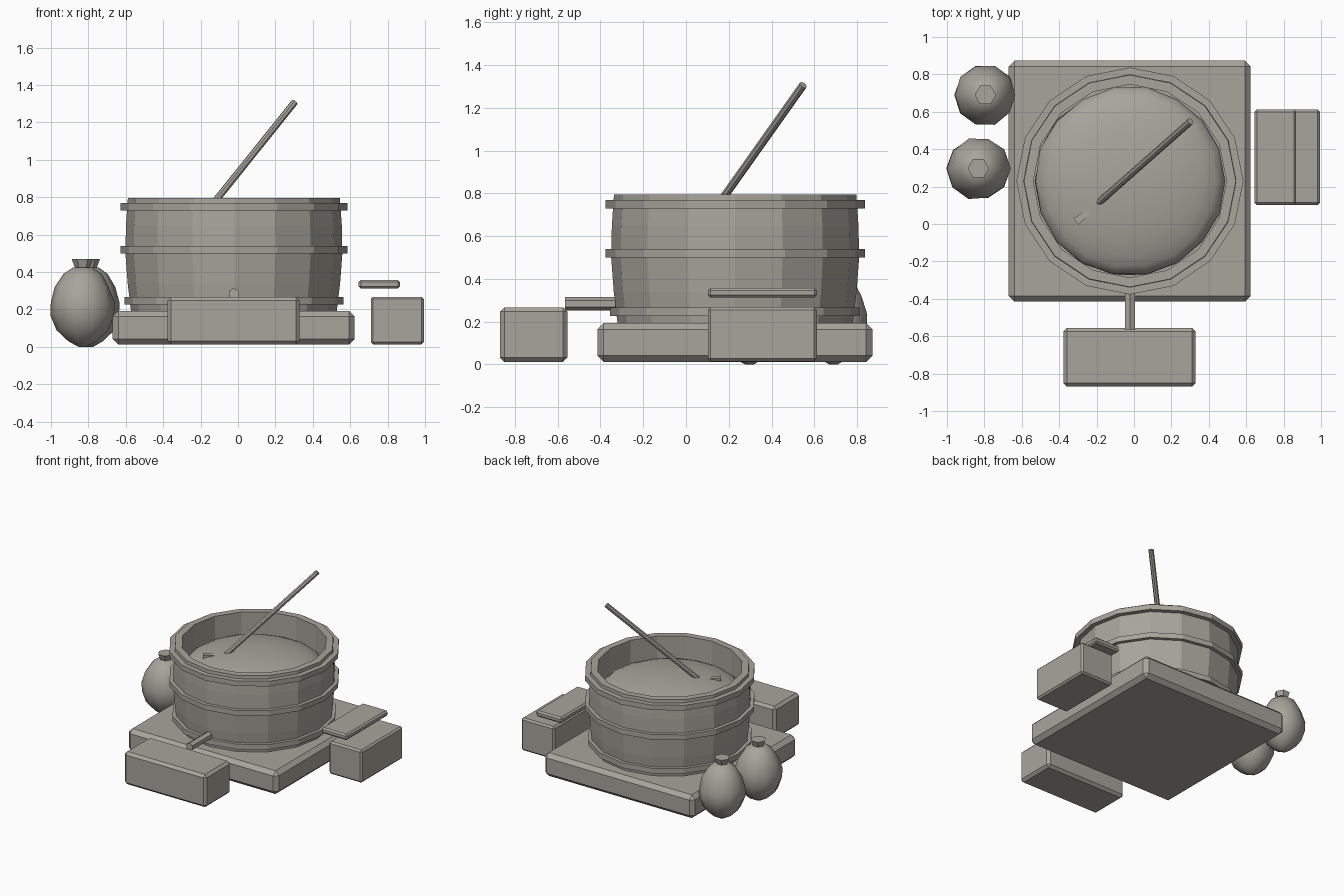
import bpy, bmesh, math, random
from mathutils import Vector, Matrix

if "Cube" in bpy.data.objects:
    bpy.data.objects.remove(bpy.data.objects["Cube"])

random.seed(4)
stone = bpy.data.materials.new("warm_grey")
stone.diffuse_color = (0.39, 0.375, 0.33, 1)
stone.use_nodes = True
stone.node_tree.nodes["Principled BSDF"].inputs["Base Color"].default_value = stone.diffuse_color
TUB = (-0.022, 0.23)


def finish(name, bm, smooth=False):
    bmesh.ops.recalc_face_normals(bm, faces=bm.faces)
    mesh = bpy.data.meshes.new(name)
    bm.to_mesh(mesh)
    bm.free()
    mesh.materials.append(stone)
    obj = bpy.data.objects.new(name, mesh)
    bpy.context.collection.objects.link(obj)
    if smooth:
        for p in mesh.polygons:
            p.use_smooth = True
    return obj


def box(name, x, y, z, bevel):
    """Chamfered box given by its (min, max) on each axis."""
    bm = bmesh.new()
    bmesh.ops.create_cube(bm, size=1)
    for v in bm.verts:
        v.co = [(lo + hi) / 2 + c * (hi - lo) for (lo, hi), c in zip((x, y, z), v.co)]
    bmesh.ops.bevel(bm, geom=bm.edges[:], offset=bevel, segments=1, affect='EDGES')
    return finish(name, bm)


def lathe(name, centre, profile, sides, closed=False, smooth=False, jitter=0.0):
    """Revolve (radius, height) points; open profiles get their ends capped."""
    bm = bmesh.new()
    rings = []
    for r, z in profile:
        ring = []
        for i in range(sides):
            a = 2 * math.pi * i / sides
            k = r * (1 + random.uniform(-jitter, jitter))
            ring.append(bm.verts.new((centre[0] + k * math.cos(a),
                                      centre[1] + k * math.sin(a), z)))
        rings.append(ring)
    pairs = list(zip(rings, rings[1:]))
    if closed:
        pairs.append((rings[-1], rings[0]))
    else:
        bm.faces.new(rings[0])
        bm.faces.new(rings[-1])
    for a, b in pairs:
        for i in range(sides):
            j = (i + 1) % sides
            bm.faces.new((a[i], a[j], b[j], b[i]))
    return finish(name, bm, smooth)


def rod(name, start, end, radius, sides, turn=0.0):
    start, end = Vector(start), Vector(end)
    d = end - start
    bm = bmesh.new()
    bmesh.ops.create_cone(bm, cap_ends=True, segments=sides, radius1=radius,
                          radius2=radius, depth=d.length)
    m = (Matrix.Translation((start + end) / 2)
         @ d.to_track_quat('Z', 'Y').to_matrix().to_4x4() @ Matrix.Rotation(turn, 4, 'Z'))
    bm.transform(m)
    return finish(name, bm)


# Plinth under the tub
box("plinth", (-0.67, 0.623), (-0.415, 0.873), (0.012, 0.193), 0.03)

# Hollow bulging tub with its floor
lathe("tub", TUB, [(0.45, 0.19), (0.55, 0.19), (0.568, 0.34), (0.58, 0.5), (0.577, 0.65),
                   (0.567, 0.795), (0.516, 0.795), (0.516, 0.3), (0.001, 0.3), (0.001, 0.19)],
      16, closed=True)

# Hoops around the tub
for name, r, z in (("lower_hoop", 0.585, 0.227), ("middle_hoop", 0.607, 0.5), ("upper_hoop", 0.607, 0.73)):
    lathe(name, TUB, [(r, z), (r, z + 0.04), (0.54, z + 0.04), (0.54, z)], 16, closed=True)

# Domed filling inside the tub
dome = [(0.505, 0.5)]
for i in range(8):
    t = math.radians(i * 12.5)
    dome.append((0.507 * math.cos(t), 0.59 + 0.135 * math.sin(t)))
lathe("filling", TUB, dome, 18, smooth=True, jitter=0.01)

# Stirring paddle: handle and flat tapered blade
rod("paddle_handle", (-0.205, 0.10, 0.675), (0.302, 0.548, 1.307), 0.019, 8)
bm = bmesh.new()
along = Vector((-0.77, -0.63, 0.0))
side = Vector((-along.y, along.x, 0))
bmesh.ops.create_cube(bm, size=1)
for v in bm.verts:
    far = v.co.x > 0
    width = 0.042 if far else 0.022
    base = Vector((-0.195, 0.107, 0.69)) + along * (0.15 if far else 0)
    v.co = base + side * (v.co.y * width) + Vector((0, 0, v.co.z * (0.034 if far else 0.016)))
finish("paddle_blade", bm)

# Trough and spout at the front
box("trough", (-0.378, 0.33), (-0.87, -0.555), (0.012, 0.267), 0.02)
rod("spout", (-0.022, -0.567, 0.284), (-0.022, -0.33, 0.284), 0.031, 6, math.pi / 6 * 0)

# Crate at the side with its raised lid
box("crate", (0.71, 0.995), (0.102, 0.612), (0.014, 0.268), 0.013)
box("crate_lid", (0.645, 0.867), (0.102, 0.612), (0.312, 0.358), 0.012)

# Tied sacks with flared necks
for name, x, y, sx in (("back_sack", -0.795, 0.69, 0.165), ("front_sack", -0.832, 0.297, 0.17)):
    body = [(0.12, 0.0), (0.45, 0.03), (0.8, 0.09), (0.99, 0.17), (0.99, 0.24),
            (0.85, 0.32), (0.6, 0.39), (0.3, 0.425)]
    lathe(name, (x, y), [(r * sx, z) for r, z in body], 10, smooth=True, jitter=0.03)
    lathe(name + "_neck", (x, y), [(0.033, 0.405), (0.057, 0.47)], 6)
